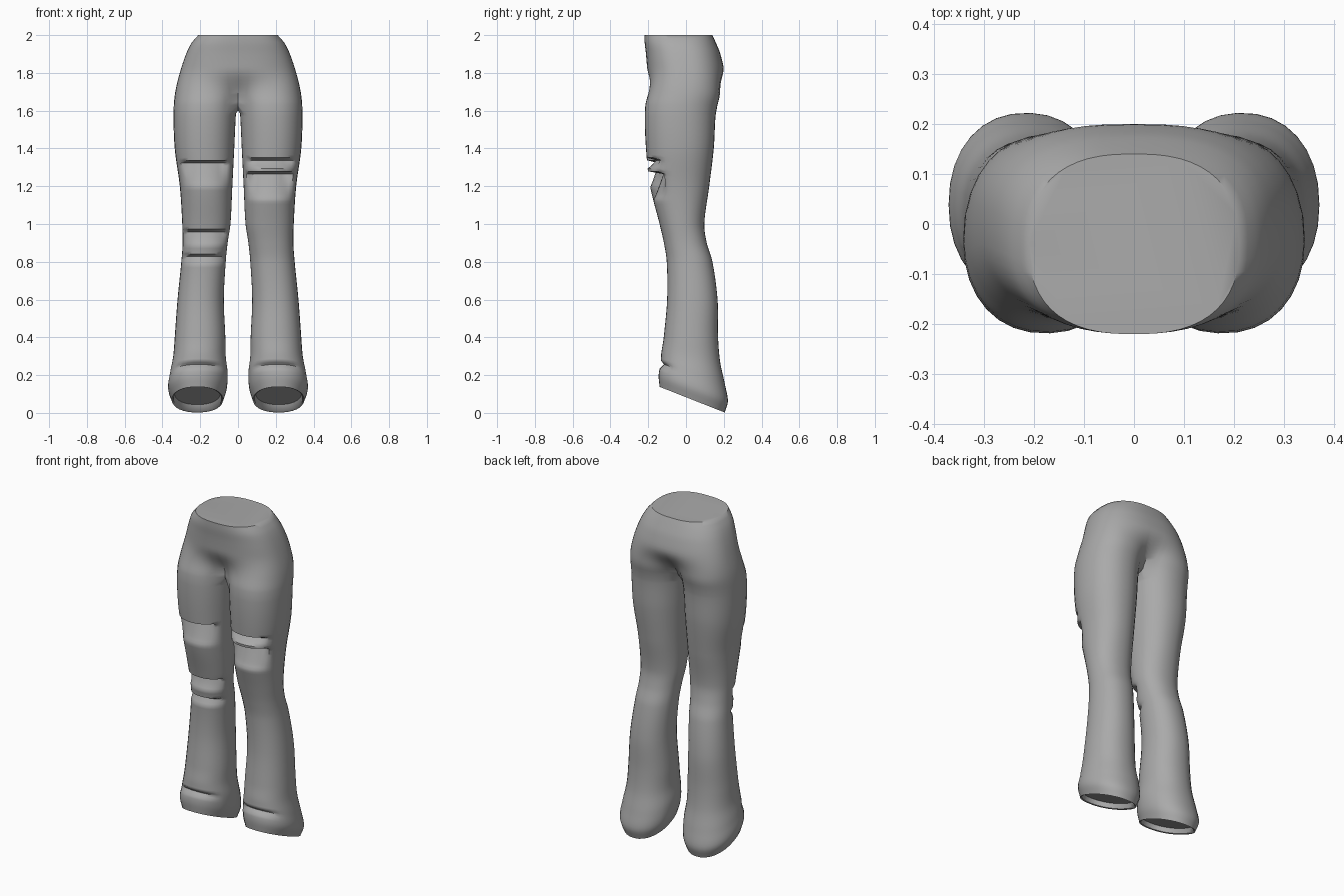
import bpy, bmesh, math

cube = bpy.data.objects.get("Cube")
if cube:
    bpy.data.objects.remove(cube, do_unlink=True)

# Height, inner x, outer x, front y, back y of one trouser leg
PROFILE = [
    (0.07, 0.08, 0.35, -.14, .205), (0.13, 0.06, 0.37, -.145, .222),
    (0.21, 0.055, 0.36, -.135, .205), (0.3, 0.065, 0.343, -.13, .18),
    (0.4, 0.067, 0.335, -.118, .17), (0.6, 0.075, 0.32, -.1, .167),
    (0.8, 0.065, 0.3, -.102, .14), (0.9, 0.055, 0.293, -.117, .11),
    (1.0, 0.04, 0.295, -.14, .097), (1.2, 0.03, 0.308, -.19, .123),
    (1.4, 0.02, 0.335, -.212, .147), (1.6, 0.01, 0.341, -.218, .16),
    (1.7, 0.0, 0.332, -.205, .188), (1.8, 0.0, 0.308, -.205, .202),
    (1.9, 0.0, 0.275, -.212, .182), (1.96, 0.0, 0.245, -.219, .158),
    (2.0, 0.0, 0.21, -.22, .14),
]
OUTER, INNER = 26, 10          # segments on the outside and inside of a leg
SPLIT = math.radians(150)      # where the outside arc meets the centre seam
CROTCH = 1.63

# Torn folds: side, bottom, top, depth (deep at the top, fading to the bottom)
TEARS = [(-1, 1.2, 1.335, .065), (-1, .89, .97, .05), (-1, .79, .84, .035),
         (1, 1.295, 1.35, .06), (1, 1.13, 1.275, .085)]


def smooth(t):
    t = max(0.0, min(1.0, t))
    return t * t * (3 - 2 * t)


def section(z):
    """Smoothly interpolated profile row at height z."""
    last = len(PROFILE) - 1
    i = max(k for k in range(last) if PROFILE[k][0] <= z + 1e-6)
    a, b = PROFILE[i], PROFILE[i + 1]
    p, n = PROFILE[max(i - 1, 0)], PROFILE[min(i + 2, last)]
    h = b[0] - a[0]
    t = (z - a[0]) / h
    out = []
    for k in range(1, 5):
        ma = (b[k] - p[k]) / (b[0] - p[0]) * h
        mb = (n[k] - a[k]) / (n[0] - a[0]) * h
        out.append(a[k] + t * ma + t * t * (3 * (b[k] - a[k]) - 2 * ma - mb)
                   + t ** 3 * (2 * (a[k] - b[k]) + ma + mb))
    return out


def rounded(angle, power):
    """Point on a unit superellipse."""
    c, s = math.cos(angle), math.sin(angle)
    return (math.copysign(abs(c) ** (2 / power), c),
            math.copysign(abs(s) ** (2 / power), s))


def leg_point(z, angle, side):
    xi, xo, yf, yb = section(z)
    c, s = rounded(angle, 2.2)
    x = (xi + xo) / 2 + c * (xo - xi) / 2
    y = (yf + yb) / 2 + s * (yb - yf) / 2
    # folds on the front of the leg
    if s < 0:
        across = smooth((0.14 - abs(x - (xi + xo) / 2)) / 0.06)
        for which, low, high, depth in TEARS:
            if which == side and low < z < high:
                y += depth * across * ((z - low) / (high - low)) ** 0.8
        y += 0.02 * across * max(0, 1 - abs(z - 0.2) / 0.03)
    # hem slopes down to the heel
    tilt = 0.068 * smooth((0.42 - z) / 0.3)
    return x, y, z - tilt * s


def hip_point(z, t):
    """Outside arc, t from -1 (front centre) to 1 (back centre)."""
    xi, xo, yf, yb = section(z)
    c, s = rounded(t * math.pi / 2, 2.5)
    hip = (c * xo, (yf + yb) / 2 + s * (yb - yf) / 2)
    leg = leg_point(z, t * SPLIT, 0)
    blend = smooth((1.83 - z) / (1.83 - CROTCH))
    x, y = (h + (l - h) * blend for h, l in zip(hip, leg[:2]))
    return (0.0 if abs(t) > 0.999 else x), y, z


def bridge(bm, upper, lower, closed):
    n = len(upper)
    for i in range(n if closed else n - 1):
        j = (i + 1) % n
        bm.faces.new((upper[i], lower[i], lower[j], upper[j]))


def build_half(bm, side):
    def ring(points):
        return [bm.verts.new((x * side, y, z)) for x, y, z in points]

    # hips down to the crotch
    steps = 20
    arcs = []
    for k in range(steps + 1):
        z = 2.0 - (2.0 - CROTCH) * k / steps
        arcs.append(ring([hip_point(z, 2 * i / OUTER - 1) for i in range(OUTER + 1)]))
    for a, b in zip(arcs, arcs[1:]):
        bridge(bm, a, b, False)

    # centre seam running under the crotch
    back, front = arcs[-1][-1].co, arcs[-1][0].co
    seam = []
    for i in range(1, INNER):
        p = back.lerp(front, i / INNER)
        seam.append((0, p.y, CROTCH - 0.03 * math.sin(math.pi * i / INNER)))
    loop = arcs[-1] + ring(seam)

    # leg down to the hem
    angles = [SPLIT * (2 * i / OUTER - 1) for i in range(OUTER + 1)]
    angles += [SPLIT + (2 * math.pi - 2 * SPLIT) * i / INNER for i in range(1, INNER)]
    rows, top, hem = 104, 1.585, 0.07
    for k in range(rows + 1):
        z = top + (hem - top) * k / rows
        lower = ring([leg_point(z, a, side) for a in angles])
        bridge(bm, loop, lower, True)
        loop = lower

    # turned-in hem with a recessed lining
    xi, xo, yf, yb = section(hem)
    cx, cy = (xi + xo) / 2, (yf + yb) / 2
    for scale, rise in ((0.94, 0.004), (0.9, 0.035)):
        points = []
        for a in angles:
            x, y, z = leg_point(hem, a, side)
            points.append((cx + (x - cx) * scale, cy + (y - cy) * scale,
                           hem + (z - hem) * scale + rise))
        lower = ring(points)
        bridge(bm, loop, lower, True)
        loop = lower
    bm.faces.new(loop)
    return arcs[0]


mesh = bpy.data.meshes.new("trousers")
bm = bmesh.new()
left, right = build_half(bm, 1), build_half(bm, -1)
# flat waist cap
bm.faces.new(left + right[-2:0:-1])
bmesh.ops.remove_doubles(bm, verts=bm.verts, dist=0.0005)
bmesh.ops.recalc_face_normals(bm, faces=bm.faces)
bm.to_mesh(mesh)
bm.free()

trousers = bpy.data.objects.new("trousers", mesh)
bpy.context.collection.objects.link(trousers)

# grey cloth
cloth = bpy.data.materials.new("grey cloth")
cloth.use_nodes = True
grey = (0.4, 0.4, 0.4, 1)
cloth.diffuse_color = grey
cloth.node_tree.nodes["Principled BSDF"].inputs["Base Color"].default_value = grey
mesh.materials.append(cloth)

bpy.ops.object.select_all(action='DESELECT')
trousers.select_set(True)
bpy.context.view_layer.objects.active = trousers
bpy.ops.object.shade_smooth_by_angle(angle=math.radians(50))
